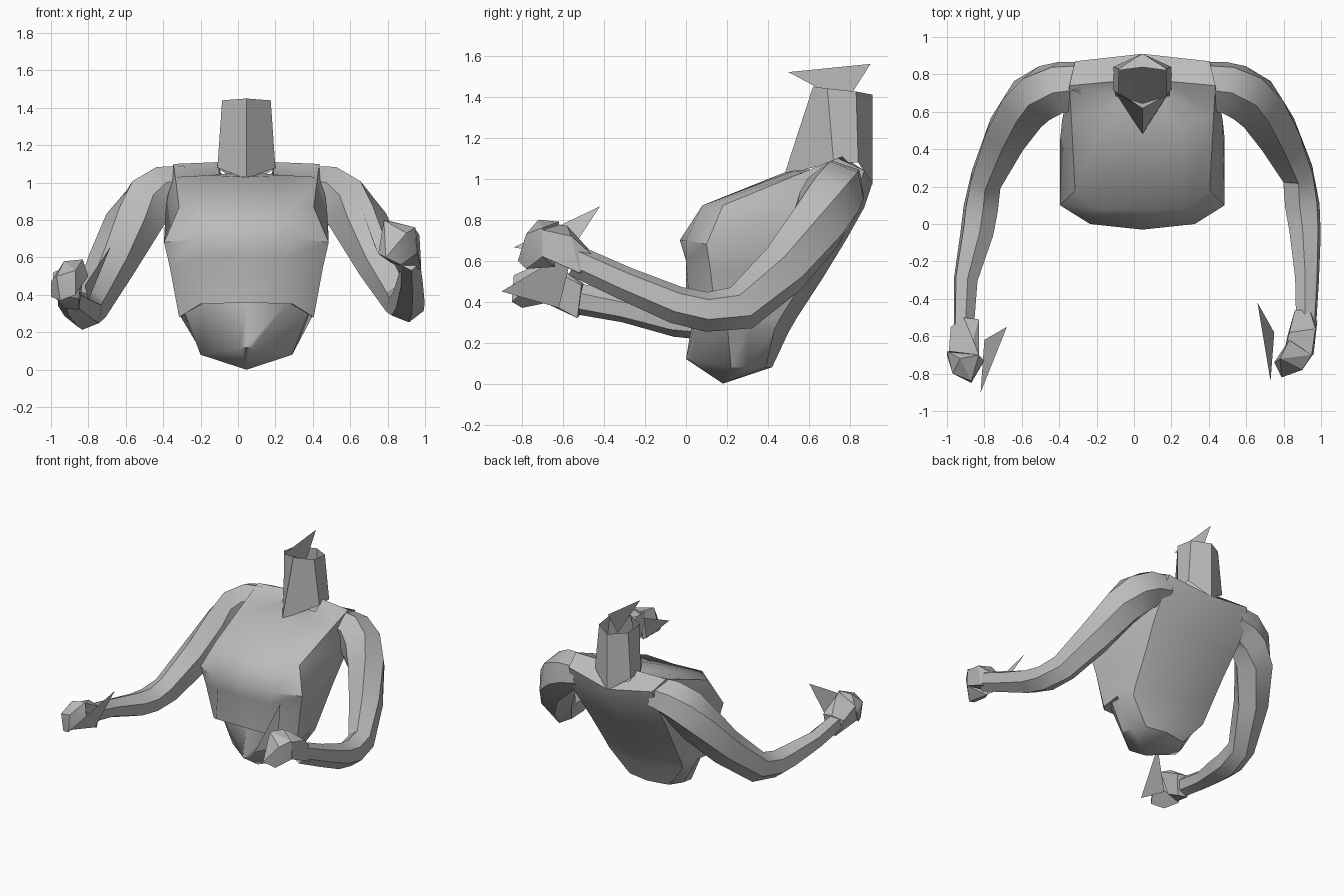
import bpy, bmesh, math
from mathutils import Vector

if "Cube" in bpy.data.objects:
    bpy.data.objects.remove(bpy.data.objects["Cube"], do_unlink=True)

MID = 0.045  # centre line of the body

clay = bpy.data.materials.new("clay_grey")
clay.use_nodes = True
GREY = (0.5, 0.5, 0.5, 1)
clay.diffuse_color = GREY
clay.node_tree.nodes["Principled BSDF"].inputs["Base Color"].default_value = GREY


def finish(name, bm, angle=30, fix=True):
    if fix:
        bmesh.ops.recalc_face_normals(bm, faces=bm.faces)
    mesh = bpy.data.meshes.new(name)
    bm.to_mesh(mesh)
    bm.free()
    obj = bpy.data.objects.new(name, mesh)
    bpy.context.collection.objects.link(obj)
    mesh.materials.append(clay)
    bpy.ops.object.select_all(action='DESELECT')
    obj.select_set(True)
    bpy.context.view_layer.objects.active = obj
    bpy.ops.object.shade_smooth_by_angle(angle=math.radians(angle))
    return obj


def loft(name, rings, start=None, end=None, angle=30):
    """Skin closed rings; start and end are optional cap points."""
    bm = bmesh.new()
    loops = [[bm.verts.new(p) for p in ring] for ring in rings]
    n = len(loops[0])
    for a, b in zip(loops, loops[1:]):
        for i in range(n):
            j = (i + 1) % n
            bm.faces.new((a[i], a[j], b[j], b[i]))
    for loop, tip in ((loops[0], start), (loops[-1], end)):
        if tip:
            v = bm.verts.new(tip)
            for i in range(n):
                bm.faces.new((loop[i], loop[(i + 1) % n], v))
    return finish(name, bm, angle)


def mirrored(half):
    """Turn a front-to-back half outline into a full ring about the centre line."""
    right = [(MID + x, y, z) for x, y, z in half]
    left = [(MID - x, y, z) for x, y, z in reversed(half[1:-1])]
    return right + left


def limb(name, stations, roll):
    """Six-sided tube, rolled by an angle; each station is centre, half width, half depth."""
    pts = [Vector(s[0]) for s in stations]
    rings = []
    for i, (c, w, h) in enumerate(stations):
        t = (pts[min(i + 1, len(pts) - 1)] - pts[max(i - 1, 0)]).normalized()
        side = t.cross(Vector((0, 0, 1))).normalized()
        up = side.cross(t)
        angles = [math.radians(60 * k + roll) for k in range(6)]
        rings.append([pts[i] + side * w * 1.05 * math.cos(a) + up * h * 1.03 * math.sin(a)
                      for a in angles])
    return loft(name, rings, None, pts[-1], 40)


def hull(name, points):
    bm = bmesh.new()
    for p in points:
        bm.verts.new(p)
    bmesh.ops.convex_hull(bm, input=bm.verts)
    bmesh.ops.delete(bm, geom=[v for v in bm.verts if not v.link_faces], context='VERTS')
    return finish(name, bm, 25)


def spike(name, points):
    bm = bmesh.new()
    bm.faces.new([bm.verts.new(p) for p in points])
    return finish(name, bm, fix=False)


# Torso: half outlines run front centre, front, front side, side, back side, back centre
torso = [
    [(0, 0, .12), (.03, .03, .115), (.245, .22, .08), (.23, .3, .08), (.17, .39, .08), (0, .42, .08)],
    [(0, .04, .36), (.22, .06, .36), (.33, .2, .3), (.35, .3, .28), (.32, .43, .26), (0, .5, .25)],
    [(0, 0, .36), (.25, .02, .35), (.36, .15, .28), (.36, .3, .3), (.33, .46, .32), (0, .54, .32)],
    [(0, 0, .6), (.22, 0, .6), (.41, .12, .55), (.4, .4, .55), (.35, .61, .56), (0, .67, .52)],
    [(0, -.03, .7), (.28, 0, .7), (.44, .1, .68), (.44, .45, .7), (.37, .71, .72), (0, .78, .7)],
    [(0, .08, .86), (.24, .08, .87), (.36, .18, .87), (.43, .55, .88), (.38, .82, .88), (0, .87, .86)],
    [(0, .48, 1.03), (.2, .53, 1.04), (.38, .57, 1.03), (.39, .74, 1.1), (.36, .87, 1.04), (0, .91, .98)],
]
# Rim of the neck opening, drawn in from the shoulder outline
torso.append([(x * .38, y + (.78 - y) * .55, z + .01) for x, y, z in torso[-1]])
loft("torso", [mirrored(h) for h in torso], (MID, .18, 0), angle=40)

# Neck: open six-sided tube with a thin fin above it
neck = [
    [(0, .48, 1.02), (.155, .72, 1.08), (.155, .84, 1.08), (0, .91, .97)],
    [(0, .62, 1.45), (.13, .69, 1.44), (.125, .83, 1.425), (0, .91, 1.41)],
]
loft("neck", [mirrored(h) for h in neck], angle=20)
spike("neck_fin", [(MID, .5, 1.52), (MID, .9, 1.56), (MID, .78, 1.37)])

# Arms: mirrored upper arms start inside the torso, each forearm has its own pose
upper = [
    ((.36, .74, .97), .13, .12), ((.48, .73, .95), .14, .14), ((.57, .7, .89), .145, .155),
    ((.66, .64, .77), .14, .15), ((.77, .48, .56), .12, .13)]
left_fore = [
    ((.875, .27, .37), .09, .11), ((.9, .1, .35), .095, .095), ((.915, -.05, .385), .085, .09),
    ((.925, -.3, .49), .065, .08), ((.92, -.54, .6), .055, .075)]
right_fore = [
    ((-.79, .24, .34), .09, .11), ((-.82, .08, .31), .095, .095), ((-.84, -.05, .32), .09, .09),
    ((-.9, -.3, .37), .065, .07), ((-.91, -.56, .42), .055, .075)]
upper_mirror = [((2 * MID - c[0], c[1], c[2]), w, h) for c, w, h in upper]
limb("left_arm", upper + left_fore, 22)
limb("right_arm", upper_mirror + right_fore, -22)

# Hands: palm and curled fingers
hull("left_palm", [
    (.86, -.46, .64), (.94, -.46, .63), (.87, -.48, .52), (.98, -.52, .54), (.97, -.56, .72),
    (.83, -.58, .77), (.82, -.6, .58), (.96, -.7, .62), (.95, -.7, .75), (.8, -.7, .79)])
hull("left_fingers", [
    (.78, -.72, .8), (.83, -.62, .79), (.95, -.7, .76), (.955, -.7, .62), (.87, -.78, .56),
    (.9, -.78, .73), (.79, -.82, .6), (.75, -.74, .62), (.82, -.64, .57)])
hull("right_palm", [
    (-.91, -.5, .49), (-.83, -.51, .48), (-.85, -.53, .32), (-.93, -.52, .33), (-.98, -.55, .45),
    (-.86, -.62, .57), (-.85, -.64, .38), (-.99, -.7, .4), (-.99, -.68, .52), (-.83, -.7, .58)])
hull("right_fingers", [
    (-.93, -.72, .58), (-.83, -.7, .59), (-1, -.68, .47), (-1, -.7, .39), (-.97, -.8, .5),
    (-.95, -.8, .37), (-.87, -.85, .4), (-.87, -.84, .53), (-.8, -.73, .5)])

# Thin fins beside the hands
spike("left_hand_fin", [(.66, -.42, .865), (.73, -.84, .665), (.75, -.58, .62)])
spike("right_hand_fin", [(-.68, -.55, .66), (-.82, -.9, .45), (-.8, -.62, .37)])
